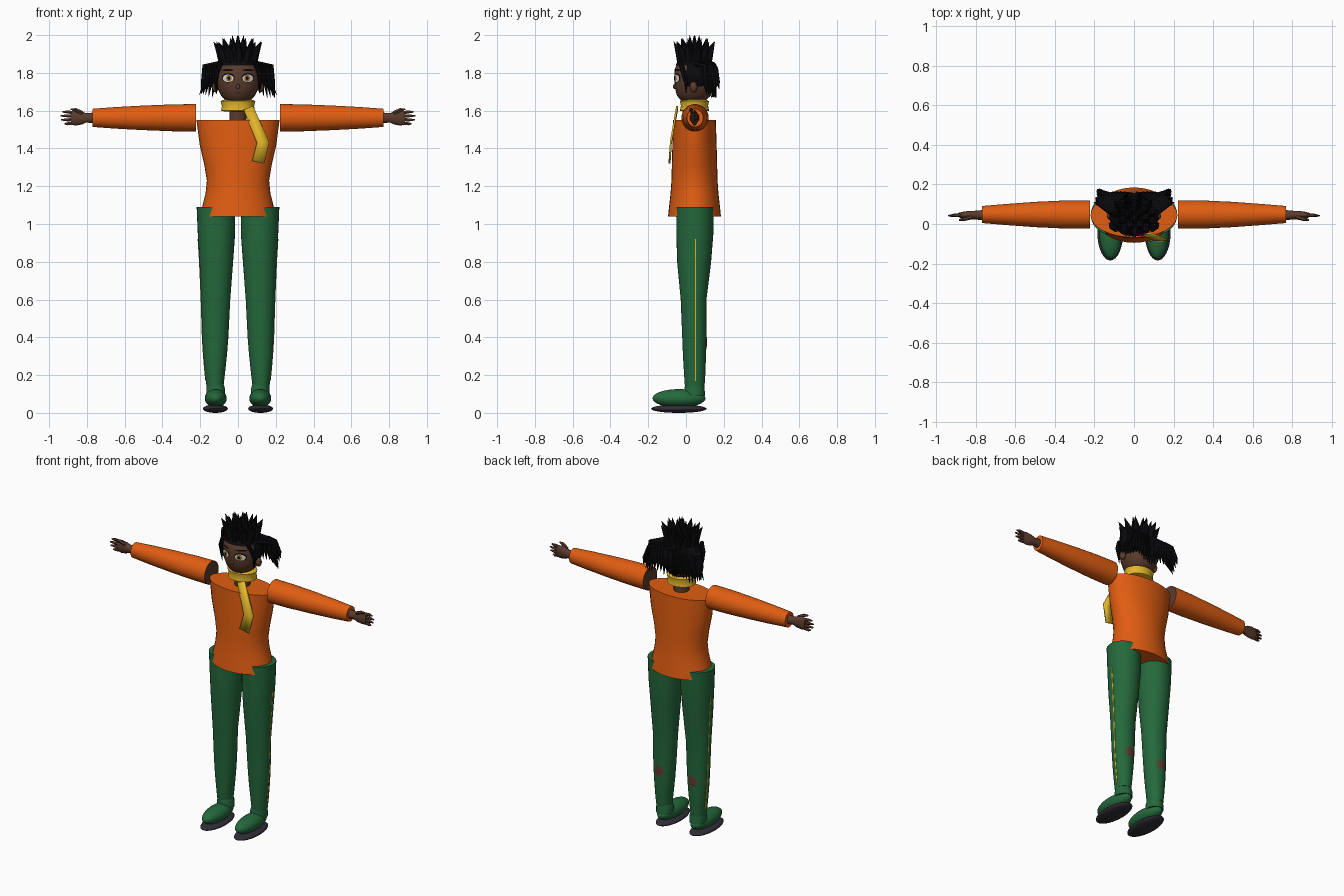
import bpy, bmesh, math, random
from mathutils import Vector

random.seed(4)
old = bpy.data.objects.get("Cube")
if old:
    bpy.data.objects.remove(old, do_unlink=True)


def material(name, r, g, b):
    m = bpy.data.materials.new(name)
    m.use_nodes = True
    m.diffuse_color = (r, g, b, 1)
    bsdf = m.node_tree.nodes["Principled BSDF"]
    bsdf.inputs["Base Color"].default_value = (r, g, b, 1)
    bsdf.inputs["Roughness"].default_value = 0.8
    return m


ORANGE = material("orange cloth", 0.75, 0.11, 0.006)
GREEN = material("green cloth", 0.018, 0.14, 0.045)
SKIN = material("brown skin", 0.105, 0.045, 0.026)
YELLOW = material("yellow scarf", 0.75, 0.46, 0.022)
BLACK = material("black hair", 0.003, 0.003, 0.004)
SOLE = material("dark sole", 0.03, 0.027, 0.036)
WHITE = material("eye white", 0.75, 0.72, 0.65)
IRIS = material("amber iris", 0.3, 0.15, 0.03)
PATCH = material("red brown patch", 0.12, 0.045, 0.03)
LIP = material("dark lip", 0.05, 0.016, 0.012)


def smooth(ob, angle=40):
    bpy.ops.object.select_all(action="DESELECT")
    ob.select_set(True)
    bpy.context.view_layer.objects.active = ob
    bpy.ops.object.shade_smooth_by_angle(angle=math.radians(angle))


def finish(bm, name, *mats, recalc=True):
    if recalc:
        bmesh.ops.recalc_face_normals(bm, faces=bm.faces)
    me = bpy.data.meshes.new(name)
    bm.to_mesh(me)
    bm.free()
    ob = bpy.data.objects.new(name, me)
    bpy.context.collection.objects.link(ob)
    for m in mats:
        me.materials.append(m)
    smooth(ob)
    return ob


def loft(name, sections, *mats, axis="Z", n=32):
    """Sections are (position, centre a, centre b, radius a, radius b)."""
    bm = bmesh.new()
    rings = []
    for t, ca, cb, ra, rb in sections:
        ring = []
        for i in range(n):
            a = math.tau * i / n
            u, v = ca + ra * math.cos(a), cb + rb * math.sin(a)
            ring.append(bm.verts.new((u, v, t) if axis == "Z" else (t, u, v)))
        rings.append(ring)
    for p, q in zip(rings, rings[1:]):
        for i in range(n):
            j = (i + 1) % n
            bm.faces.new((p[i], p[j], q[j], q[i]))
    cap = bm.faces.new(rings[0])
    cap.material_index = len(mats) - 1
    bm.faces.new(rings[-1])
    return finish(bm, name, *mats)


def ellipsoid(name, centre, radii, mat, keep=None):
    bm = bmesh.new()
    bmesh.ops.create_uvsphere(bm, u_segments=32, v_segments=20, radius=1)
    for v in bm.verts:
        v.co = Vector([c + r * k for c, r, k in zip(centre, radii, v.co)])
    if keep:
        drop = [f for f in bm.faces if not keep(f.calc_center_median())]
        bmesh.ops.delete(bm, geom=drop, context="FACES")
    return finish(bm, name, mat)


def tubes(name, paths, mat):
    """Tapered round strands; each point is (x, y, z, radius)."""
    cu = bpy.data.curves.new(name, "CURVE")
    cu.dimensions = "3D"
    cu.bevel_depth = 1
    cu.bevel_resolution = 1
    cu.use_fill_caps = True
    for path in paths:
        sp = cu.splines.new("POLY")
        sp.points.add(len(path) - 1)
        for p, (x, y, z, r) in zip(sp.points, path):
            p.co = (x, y, z, 1)
            p.radius = r
    cu.materials.append(mat)
    ob = bpy.data.objects.new(name, cu)
    bpy.context.collection.objects.link(ob)
    bpy.ops.object.select_all(action="DESELECT")
    ob.select_set(True)
    bpy.context.view_layer.objects.active = ob
    bpy.ops.object.convert(target="MESH")
    smooth(bpy.context.object)


def section_at(sections, z):
    for p, q in zip(sections, sections[1:]):
        if p[0] <= z <= q[0]:
            k = (z - p[0]) / (q[0] - p[0])
            return [a + (b - a) * k for a, b in zip(p, q)]
    return sections[-1]


def decal(name, sections, side, cx, cz, rx, rz, mat, lift, n=24, spike=1.0):
    """Thin painted plate wrapped on the front (-1) or back (1) of a loft."""
    def on_surface(x, z):
        _, ca, cb, ra, rb = section_at(sections, z)
        y = cb + side * (rb * math.sqrt(max(0, 1 - ((x - ca) / ra) ** 2)) + lift)
        return (x, y, z)
    bm = bmesh.new()
    rings = []
    for k in (0.35, 0.7, 1):
        rings.append([bm.verts.new(on_surface(
            cx + rx * k * (spike if i % 2 else 1) * math.cos(math.tau * i / n),
            cz + rz * k * (spike if i % 2 else 1) * math.sin(math.tau * i / n))) for i in range(n)])
    bm.faces.new(rings[0] if side < 0 else rings[0][::-1])
    for p, q in zip(rings, rings[1:]):
        for i in range(n):
            j = (i + 1) % n
            f = (p[i], q[i], q[j], p[j])
            bm.faces.new(f if side < 0 else f[::-1])
    finish(bm, name, mat, recalc=False)


# Torso, neck and scarf
CY = 0.045
loft("torso", [(1.04, 0, CY, 0.2, 0.14), (1.09, 0, CY, 0.19, 0.135), (1.16, 0, CY, 0.172, 0.127),
               (1.23, 0, CY, 0.165, 0.122), (1.31, 0, CY, 0.178, 0.12), (1.42, 0, CY, 0.203, 0.117),
               (1.55, 0, CY, 0.22, 0.113)], ORANGE)
loft("neck", [(1.5, 0, CY, 0.046, 0.046), (1.66, 0, CY, 0.046, 0.046)], SKIN)
loft("scarf_collar", [(1.595, 0, CY, 0.07, 0.06), (1.6, 0, CY, 0.09, 0.077), (1.625, 0, CY, 0.085, 0.072),
                      (1.65, 0, CY, 0.092, 0.077), (1.658, 0, CY, 0.075, 0.062)], YELLOW)
bm = bmesh.new()
rows = [((x1, y, z1), (x2, y, z2)) for x1, z1, x2, z2, y in
        [(0.03, 1.605, 0.08, 1.625, -0.052), (0.1, 1.43, 0.165, 1.435, -0.085),
         (0.075, 1.335, 0.14, 1.32, -0.092)]]
rows = [[bm.verts.new(c) for c in row] for row in rows]
for p, q in zip(rows, rows[1:]):
    bm.faces.new((p[0], q[0], q[1], p[1]))
tail = finish(bm, "scarf_tail", YELLOW)
tail.modifiers.new("thickness", "SOLIDIFY").thickness = 0.01

# Head and face
HEAD = [(1.643, 0, 0.035, 0.035, 0.04), (1.655, 0, 0.038, 0.065, 0.066), (1.68, 0, 0.042, 0.09, 0.09),
        (1.72, 0, CY, 0.109, 0.103), (1.77, 0, CY, 0.117, 0.107), (1.82, 0, CY, 0.114, 0.105),
        (1.86, 0, CY, 0.092, 0.086), (1.89, 0, CY, 0.05, 0.05)]
loft("head", HEAD, SKIN)
for s, side in ((1, "left"), (-1, "right")):
    decal(side + "_eye_outline", HEAD, -1, s * 0.052, 1.774, 0.034, 0.025, BLACK, 0.002)
    decal(side + "_eye_white", HEAD, -1, s * 0.052, 1.771, 0.029, 0.02, WHITE, 0.004)
    decal(side + "_iris", HEAD, -1, s * 0.048, 1.772, 0.015, 0.018, IRIS, 0.006)
    decal(side + "_pupil", HEAD, -1, s * 0.048, 1.772, 0.007, 0.009, BLACK, 0.008)
    decal(side + "_eyebrow", HEAD, -1, s * 0.055, 1.815, 0.034, 0.005, BLACK, 0.003)
    ellipsoid(side + "_ear", (s * 0.12, 0.04, 1.725), (0.017, 0.02, 0.028), SKIN)
decal("mouth", HEAD, -1, 0, 1.692, 0.018, 0.004, LIP, 0.003)
ellipsoid("nose", (0, -0.06, 1.728), (0.01, 0.01, 0.013), SKIN)

# Hair cap, crown of spikes and hanging strands
ellipsoid("hair_cap", (0, CY, 1.785), (0.125, 0.113, 0.122), BLACK,
          keep=lambda c: c.z > 1.84 or (c.y > 0.0 and c.z > 1.67))
spikes = []
for count, base, tip, top, turn in ((11, 0.08, 0.13, 1.965, 0.2), (8, 0.055, 0.085, 1.985, 0.5),
                                    (4, 0.02, 0.03, 2.0, 0.1)):
    for i in range(count):
        a = turn + math.tau * i / count
        c, s = math.cos(a), math.sin(a) * 0.85
        spikes.append([(base * c, CY + base * s, 1.86, 0.027),
                       (base * 1.2 * c, CY + base * 1.2 * s, 1.91, 0.022),
                       (tip * c, CY + tip * s, top, 0.0005)])
tubes("hair_spikes", spikes, BLACK)
strands = []
for i in range(25):
    a = math.pi * (i / 24)
    c, s = math.cos(a), math.sin(a)
    side = abs(c) ** 1.5
    reach = 0.115 + 0.08 * side
    low = 1.665 + random.uniform(0, 0.03)
    yb = CY + 0.06 * side
    strands.append([(0.1 * c, CY + 0.1 * s, 1.85, 0.014),
                    (0.9 * reach * c, yb + 0.095 * s, 1.835, 0.015),
                    (0.93 * reach * c, yb + 0.1 * s, 1.76, 0.014),
                    (reach * c, yb + 0.095 * s + 0.02 * side, low, 0.001)])
for s in (1, -1):
    for k in range(4):
        y = 0.08 + 0.022 * k
        strands.append([(s * 0.11, y, 1.84, 0.012), (s * 0.155, y + 0.01, 1.825, 0.014),
                        (s * (0.165 + 0.004 * k), y + 0.02, 1.755, 0.014),
                        (s * (0.205 - 0.008 * k), y + 0.03, 1.685 + 0.01 * k, 0.001)])
    # Locks framing the face
    strands.append([(s * 0.09, -0.03, 1.855, 0.012), (s * 0.114, -0.012, 1.8, 0.014),
                    (s * 0.118, 0.0, 1.75, 0.01), (s * 0.112, 0.0, 1.69, 0.001)])
tubes("hair_strands", strands, BLACK)

# Arms, hands, legs and shoes on both sides
AZ = 1.562
for s, side in ((1, "left"), (-1, "right")):
    loft(side + "_sleeve", [(s * x, 0.048, AZ + dz, ry, rz) for x, dz, ry, rz in
                            [(0.222, 0, 0.072, 0.073), (0.35, 0, 0.071, 0.071), (0.5, 0, 0.064, 0.065),
                             (0.65, 0, 0.053, 0.057), (0.77, 0, 0.043, 0.048)]], ORANGE, SKIN, axis="X")
    loft(side + "_palm", [(s * x, CY, AZ, ry, rz) for x, ry, rz in
                          [(0.76, 0.026, 0.028), (0.805, 0.022, 0.025), (0.825, 0.022, 0.035),
                           (0.86, 0.018, 0.041), (0.885, 0.012, 0.036)]], SKIN, axis="X", n=20)
    fingers = []
    for k, end in zip((-1.5, -0.5, 0.5, 1.5), (0.918, 0.936, 0.94, 0.928)):
        z = AZ + 0.018 * k
        fingers.append([(s * 0.87, CY, z, 0.01), (s * 0.905, CY, z + 0.003 * k, 0.009),
                        (s * end, CY - 0.004, z + 0.003 * k, 0.004)])
    fingers.append([(s * 0.825, 0.035, AZ + 0.025, 0.012), (s * 0.86, 0.025, AZ + 0.043, 0.01),
                    (s * 0.885, 0.02, AZ + 0.046, 0.004)])
    tubes(side + "_fingers", fingers, SKIN)

    LEG = [(z, s * cx, cy, rx, ry) for z, cx, cy, rx, ry in
           [(0.14, 0.122, 0.046, 0.045, 0.052), (0.2, 0.122, 0.046, 0.052, 0.056),
            (0.3, 0.121, 0.045, 0.062, 0.061), (0.4, 0.12, 0.044, 0.069, 0.064),
            (0.6, 0.118, 0.04, 0.077, 0.068), (0.8, 0.115, 0.043, 0.089, 0.09),
            (0.95, 0.114, 0.047, 0.099, 0.098), (1.09, 0.117, 0.047, 0.102, 0.099)]]
    loft(side + "_leg", LEG, GREEN)
    loft(side + "_ankle", [(0.09, s * 0.118, CY, 0.05, 0.055), (0.125, s * 0.118, CY, 0.05, 0.054),
                           (0.15, s * 0.12, CY, 0.045, 0.05)], GREEN)
    stripe = []
    for i in range(16):
        z = 0.17 + 0.05 * i
        _, cx, cy, rx, ry = section_at(LEG, z)
        stripe.append((z, cx + s * rx, 0.05, 0.0025, 0.004))
    loft(side + "_leg_stripe", stripe, YELLOW, n=6)
    decal(side + "_calf_patch", LEG, 1, s * 0.12, 0.37, 0.042, 0.045, PATCH, 0.003, spike=0.55)
    ellipsoid(side + "_shoe", (s * 0.118, -0.037, 0.077), (0.058, 0.14, 0.049), GREEN)
    ellipsoid(side + "_sole", (s * 0.12, -0.038, 0.022), (0.066, 0.147, 0.022), SOLE)
